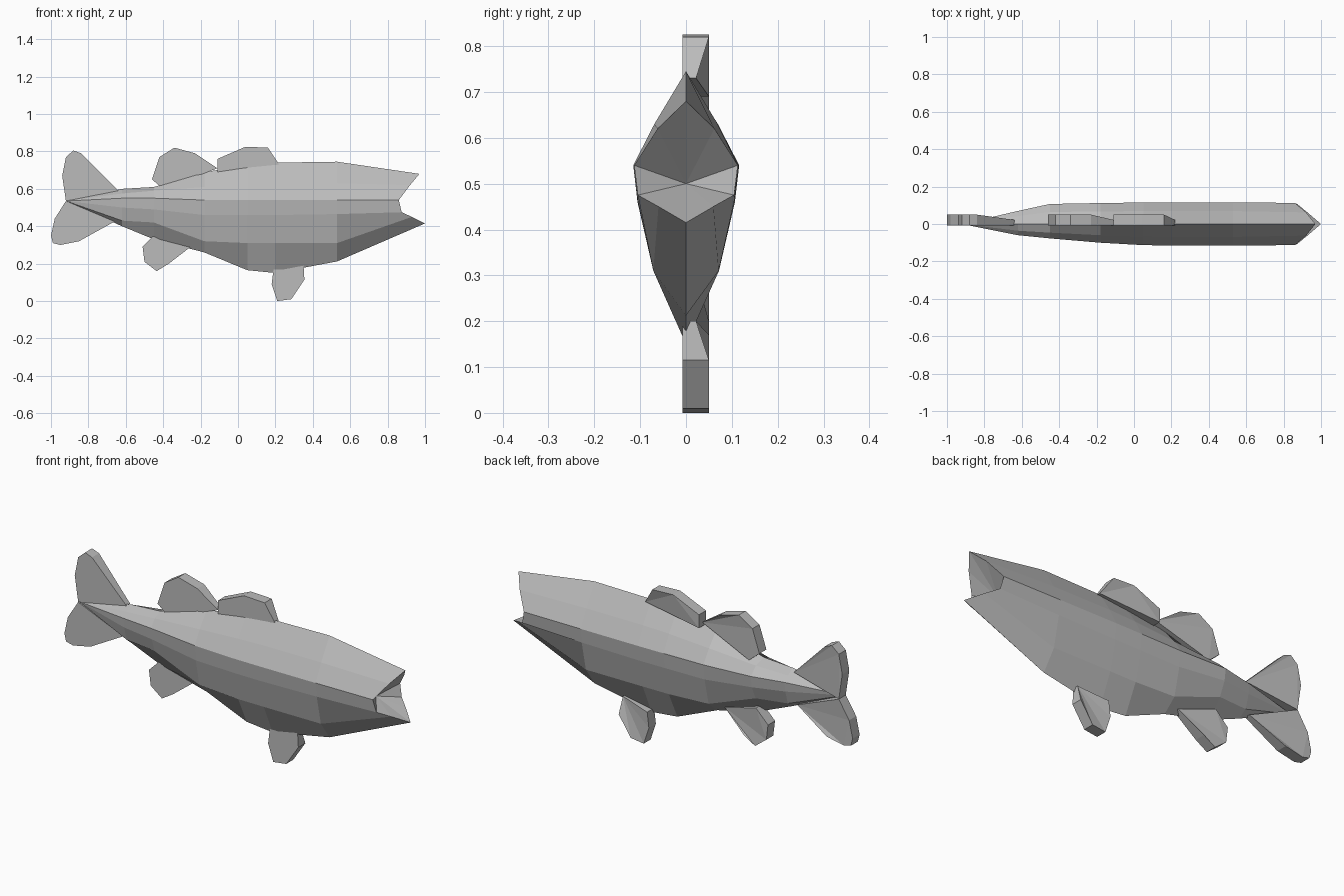
import bpy
import bmesh

cube = bpy.data.objects.get("Cube")
if cube:
    bpy.data.objects.remove(cube)

grey = bpy.data.materials.new("plain grey")
grey.use_nodes = True
colour = (0.5, 0.5, 0.5, 1)
grey.diffuse_color = colour
grey.node_tree.nodes["Principled BSDF"].inputs["Base Color"].default_value = colour


def make_object(name, bm):
    bmesh.ops.recalc_face_normals(bm, faces=bm.faces[:])
    mesh = bpy.data.meshes.new(name)
    bm.to_mesh(mesh)
    bm.free()
    mesh.materials.append(grey)
    obj = bpy.data.objects.new(name, mesh)
    bpy.context.collection.objects.link(obj)
    return obj


def section(x, top, upper, wide, mid, low, bottom, right, left):
    """One faceted slice of the body: down the left side, up the right."""
    side = [(0.6, upper), (1, wide), (0.92, mid), (0.62, low)]
    ring = [(x, 0, top)]
    ring += [(x, left * k, z) for k, z in side]
    ring.append((x, 0, bottom))
    ring += [(x, -right * k, z) for k, z in reversed(side)]
    return ring


# Body slices from tail to head: x, six heights, right and left half widths
slices = [
    (-0.62, 0.60, 0.575, 0.55, 0.50, 0.43, 0.40, 0.06, 0.07),
    (-0.45, 0.61, 0.59, 0.55, 0.49, 0.42, 0.33, 0.077, 0.107),
    (-0.18, 0.69, 0.61, 0.54, 0.46, 0.32, 0.26, 0.10, 0.112),
    (0.05, 0.725, 0.625, 0.54, 0.46, 0.31, 0.165, 0.113, 0.115),
    (0.20, 0.74, 0.63, 0.54, 0.46, 0.31, 0.15, 0.115, 0.116),
    (0.53, 0.745, 0.63, 0.54, 0.465, 0.31, 0.212, 0.115, 0.115),
]
rings = [section(*s) for s in slices]

# Open lips: pointed upper and lower jaws, with the corners set back
half = [(0.92, 0.062, 0.62), (0.86, 0.113, 0.54), (0.875, 0.105, 0.475), (0.93, 0.06, 0.45)]
lips = [(0.97, 0, 0.68)] + half + [(1.0, 0, 0.415)]
lips += [(x, -y, z) for x, y, z in reversed(half)]
rings.append(lips)

bm = bmesh.new()
loops = [[bm.verts.new(p) for p in ring] for ring in rings]
count = len(lips)
for a, b in zip(loops, loops[1:]):
    for i in range(count):
        j = (i + 1) % count
        bm.faces.new((a[i], a[j], b[j], b[i]))
# Close the tail to a point and the mouth to a recessed throat
for loop, point in ((loops[0], (-0.92, 0, 0.535)), (loops[-1], (0.80, 0, 0.50))):
    tip = bm.verts.new(point)
    for i in range(count):
        bm.faces.new((loop[i], loop[(i + 1) % count], tip))
make_object("body", bm)


def fin(name, outline):
    """Flat slab; the last outline point is the leading root and is thinner."""
    bm = bmesh.new()
    front = [bm.verts.new((x, -0.008, z)) for x, z in outline]
    back = [bm.verts.new((x, 0.05, z)) for x, z in outline]
    back[-1].co.y = 0.022
    bm.faces.new(front)
    bm.faces.new(list(reversed(back)))
    for i in range(len(outline)):
        j = (i + 1) % len(outline)
        bm.faces.new((front[i], back[i], back[j], front[j]))
    bmesh.ops.triangulate(bm, faces=[f for f in bm.faces if len(f.verts) > 4])
    make_object(name, bm)


fin("front_dorsal_fin", [(-0.11, 0.69), (-0.11, 0.76), (0.04, 0.825),
                         (0.16, 0.82), (0.22, 0.73)])
fin("rear_dorsal_fin", [(-0.40, 0.60), (-0.46, 0.65), (-0.42, 0.77), (-0.34, 0.82),
                        (-0.23, 0.79), (-0.11, 0.71)])
fin("upper_tail_fin", [(-0.92, 0.535), (-0.94, 0.67), (-0.92, 0.77), (-0.88, 0.805),
                       (-0.84, 0.79), (-0.64, 0.59)])
fin("lower_tail_fin", [(-0.92, 0.535), (-0.98, 0.44), (-1.0, 0.35), (-0.99, 0.31),
                       (-0.95, 0.30), (-0.85, 0.32), (-0.66, 0.425)])
fin("anal_fin", [(-0.44, 0.36), (-0.51, 0.29), (-0.50, 0.21), (-0.435, 0.16),
                 (-0.37, 0.20), (-0.24, 0.30)])
fin("pelvic_fin", [(0.19, 0.17), (0.18, 0.09), (0.21, 0.0), (0.285, 0.01),
                   (0.355, 0.115), (0.35, 0.20)])
